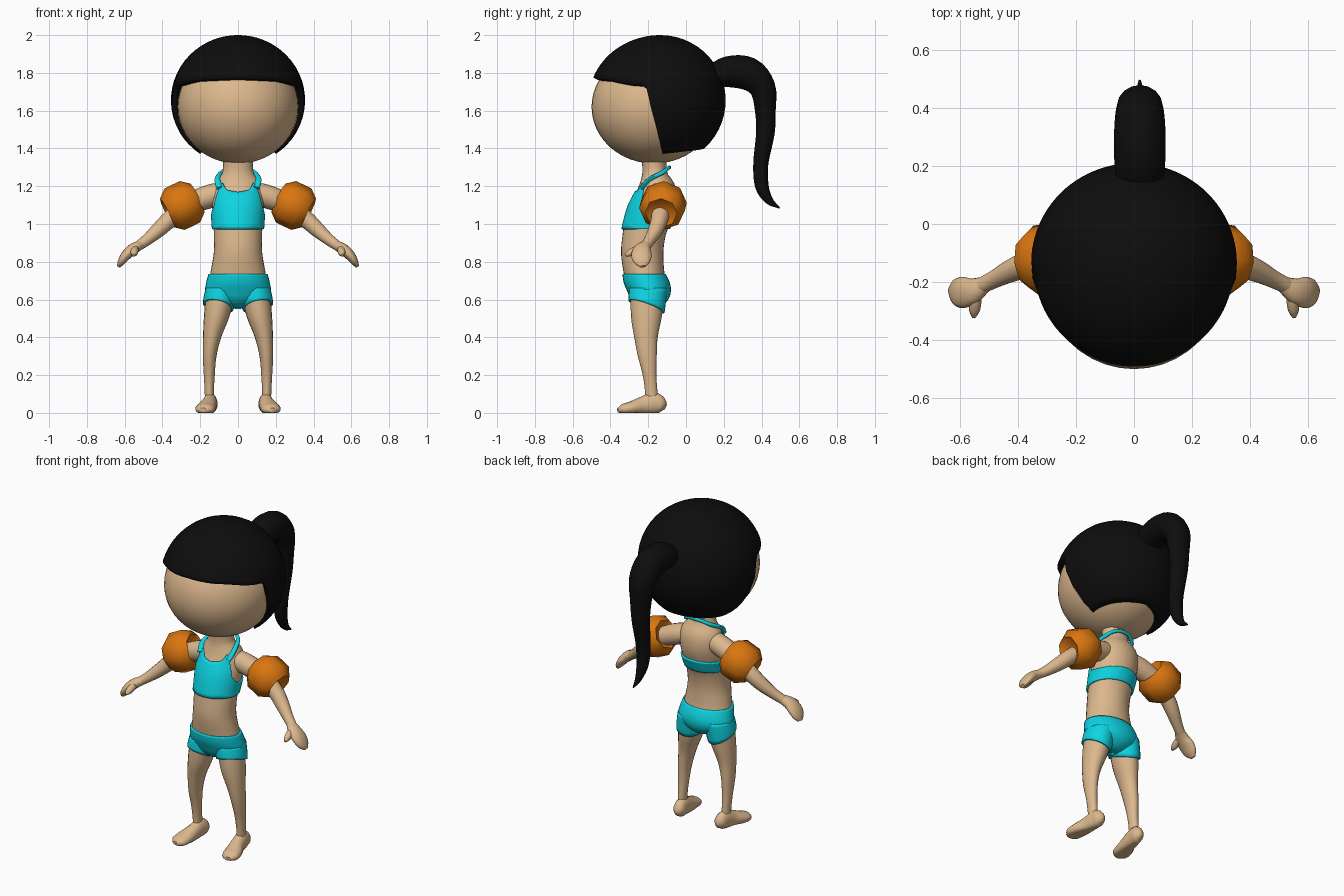
import bpy, bmesh, math
from mathutils import Vector


def material(name, rgb):
    m = bpy.data.materials.new(name)
    m.diffuse_color = (*rgb, 1)
    return m


SKIN = material("skin", (0.72, 0.48, 0.27))
HAIR = material("black hair", (0.004, 0.004, 0.004))
CYAN = material("cyan swimwear", (0.004, 0.66, 0.76))
ORANGE = material("orange float", (0.70, 0.18, 0.005))


def spline(keys, t):
    """Smooth value through rows whose first column is the parameter."""
    t = min(max(t, keys[0][0]), keys[-1][0])
    i = 0
    while i < len(keys) - 2 and t > keys[i + 1][0]:
        i += 1

    def slope(k, c):
        a, b = keys[max(k - 1, 0)], keys[min(k + 1, len(keys) - 1)]
        return (b[c] - a[c]) / (b[0] - a[0])
    p, q = keys[i], keys[i + 1]
    h = q[0] - p[0]
    u = (t - p[0]) / h
    return [(2*u**3 - 3*u*u + 1) * p[c] + (u**3 - 2*u*u + u) * h * slope(i, c)
            + (3*u*u - 2*u**3) * q[c] + (u**3 - u*u) * h * slope(i + 1, c)
            for c in range(1, len(p))]


def linear(keys, x):
    for (a, va), (b, vb) in zip(keys, keys[1:]):
        if x <= b:
            return va + (vb - va) * (x - a) / (b - a)
    return keys[-1][1]


def build(name, rings, mat, cap=False, mirror=False, thick=0, angle=50):
    bm = bmesh.new()
    rows = [[bm.verts.new(p) for p in r] for r in rings]
    n = len(rows[0])
    for lo, hi in zip(rows, rows[1:]):
        for i in range(n):
            k = (i + 1) % n
            bm.faces.new((lo[i], lo[k], hi[k], hi[i]))
    if cap:
        bm.faces.new(rows[0][::-1])
        bm.faces.new(rows[-1])
    bmesh.ops.remove_doubles(bm, verts=bm.verts[:], dist=1e-5)
    me = bpy.data.meshes.new(name)
    bm.to_mesh(me)
    bm.free()
    me.materials.append(mat)
    ob = bpy.data.objects.new(name, me)
    bpy.context.collection.objects.link(ob)
    bpy.ops.object.select_all(action='DESELECT')
    ob.select_set(True)
    bpy.context.view_layer.objects.active = ob
    bpy.ops.object.shade_smooth_by_angle(angle=math.radians(angle))
    if thick:
        s = ob.modifiers.new("thickness", 'SOLIDIFY')
        s.thickness, s.offset = thick, -1
    if mirror:
        ob.modifiers.new("mirror", 'MIRROR')
    return ob


def shell(name, point, low, high, mat, n=32, m=16, **kw):
    """Wrapped surface: each column runs from low(angle) to high(angle)."""
    angs = [2 * math.pi * i / n - math.pi for i in range(n)]
    rings = [[point(a, low(a) + (high(a) - low(a)) * j / m) for a in angs]
             for j in range(m + 1)]
    return build(name, rings, mat, **kw)


def upright(profile, off=0.0):
    """Surface of upright rings (z, cx, cy, rx, ry); angle 0 is the front."""
    def point(a, z):
        cx, cy, rx, ry = spline(profile, z)
        return (cx + (rx + off) * math.sin(a), cy - (ry + off) * math.cos(a), z)
    return point


def tube(name, path, mat, ref, n=16, steps=4, axis=None, floor=False, **kw):
    """Loft along path rows (x, y, z, side radius, other radius)."""
    keys = [(i, *p) for i, p in enumerate(path)]
    rows = [spline(keys, i / steps) for i in range((len(path) - 1) * steps + 1)]
    rings = []
    for i, r in enumerate(rows):
        c = Vector(r[:3])
        t = axis or (Vector(rows[min(i + 1, len(rows) - 1)][:3])
                     - Vector(rows[max(i - 1, 0)][:3])).normalized()
        s = Vector(ref)
        s = (s - t * s.dot(t)).normalized()
        b = t.cross(s)
        ring = [c + s * r[3] * math.cos(2 * math.pi * k / n)
                + b * r[4] * math.sin(2 * math.pi * k / n) for k in range(n)]
        if floor:
            for p in ring:
                p.z = max(p.z, 0)
        rings.append(ring)
    return build(name, rings, mat, cap=True, **kw)


def const(v):
    return lambda a: v


# Head
shell("head", lambda a, v: (0.32 * math.cos(v) * math.sin(a),
                            -0.17 - 0.33 * math.cos(v) * math.cos(a),
                            1.62 + 0.30 * math.sin(v)),
      const(-math.pi / 2), const(math.pi / 2), SKIN, n=40, m=24)

# Hair cap with fringe, side edges and nape
HAIRLINE = [(0, 1.775), (40, 1.765), (65, 1.74), (78, 1.735), (80, 1.68),
            (92, 1.37), (130, 1.385), (180, 1.40)]


def hair_point(a, v):
    ry = 0.38 if math.cos(a) > 0 else 0.345
    return (0.355 * math.cos(v) * math.sin(a),
            -0.135 - ry * math.cos(v) * math.cos(a),
            1.655 + 0.345 * math.sin(v))


shell("hair_cap", hair_point,
      lambda a: math.asin((linear(HAIRLINE, abs(math.degrees(a))) - 1.655) / 0.345),
      const(math.pi / 2), HAIR, n=96, m=20, thick=0.03)

# Ponytail
tube("ponytail", [(0.02, 0.13, 1.77, 0.08, 0.06), (0.02, 0.22, 1.805, 0.088, 0.082),
                  (0.02, 0.33, 1.795, 0.088, 0.088), (0.02, 0.405, 1.72, 0.08, 0.07),
                  (0.02, 0.42, 1.60, 0.065, 0.055), (0.02, 0.42, 1.48, 0.055, 0.049),
                  (0.02, 0.396, 1.32, 0.045, 0.04), (0.02, 0.402, 1.20, 0.036, 0.036),
                  (0.02, 0.44, 1.125, 0.02, 0.022), (0.02, 0.495, 1.085, 0.004, 0.004)],
     HAIR, (1, 0, 0))

# Torso and neck
TORSO = [(0.62, 0, -0.20, 0.145, 0.09), (0.68, 0, -0.21, 0.155, 0.108),
         (0.74, 0, -0.222, 0.146, 0.108), (0.85, 0, -0.232, 0.128, 0.112),
         (0.95, 0, -0.22, 0.128, 0.115), (1.0, 0, -0.205, 0.130, 0.122),
         (1.1, 0, -0.175, 0.137, 0.123), (1.18, 0, -0.155, 0.132, 0.103),
         (1.23, 0, -0.155, 0.115, 0.085), (1.27, 0, -0.165, 0.082, 0.066),
         (1.36, 0, -0.17, 0.08, 0.065)]
shell("torso", upright(TORSO), const(0.62), const(1.36), SKIN, m=30)

# Swim top with a halter strap
TOP_EDGE = [(0, 1.17), (25, 1.18), (42, 1.225), (52, 1.15), (62, 1.09),
            (80, 1.05), (110, 1.04), (180, 1.05)]
shell("swim_top", upright(TORSO, 0.010), const(0.973),
      lambda a: linear(TOP_EDGE, abs(math.degrees(a))), CYAN, n=64, m=10, thick=0.012)
tube("neck_strap", [(0.095, -0.235, 1.19, 0.02, 0.012), (0.108, -0.195, 1.235, 0.016, 0.012),
                    (0.088, -0.125, 1.272, 0.012, 0.012), (0.045, -0.095, 1.295, 0.01, 0.01),
                    (0, -0.088, 1.30, 0.01, 0.01)],
     CYAN, (1, 0, 0.3), n=8, mirror=True)

# Swim shorts: hip part and leg openings
HIPS = [(0.55, 0, -0.19, 0.01, 0.01), (0.565, 0, -0.192, 0.06, 0.06),
        (0.60, 0, -0.192, 0.13, 0.098), (0.645, 0, -0.196, 0.172, 0.116),
        (0.69, 0, -0.208, 0.168, 0.122), (0.735, 0, -0.222, 0.157, 0.115)]
shell("shorts_hips", upright(HIPS), const(0.55), const(0.735), CYAN, thick=0.012)
LEG = [(0.04, 0.15, -0.18, 0.026, 0.036), (0.1, 0.152, -0.183, 0.024, 0.033),
       (0.2, 0.152, -0.193, 0.029, 0.036), (0.3, 0.15, -0.205, 0.036, 0.05),
       (0.4, 0.137, -0.212, 0.048, 0.062), (0.5, 0.115, -0.21, 0.066, 0.08),
       (0.6, 0.098, -0.205, 0.074, 0.088), (0.66, 0.088, -0.2, 0.072, 0.088)]
shell("shorts_leg", upright(LEG, 0.012),
      lambda a: 0.563 + 0.032 * math.cos(a) + 0.018 * math.sin(a),
      const(0.66), CYAN, n=24, m=6, thick=0.012, mirror=True)

# Legs and feet
shell("leg", upright(LEG), const(0.04), const(0.66), SKIN, n=20, m=24, mirror=True)
tube("foot", [(0.14, -0.108, 0.03, 0.012, 0.015), (0.142, -0.13, 0.04, 0.034, 0.042),
              (0.147, -0.17, 0.05, 0.037, 0.058), (0.155, -0.23, 0.038, 0.042, 0.048),
              (0.17, -0.29, 0.025, 0.052, 0.036), (0.178, -0.335, 0.018, 0.048, 0.028),
              (0.183, -0.36, 0.014, 0.022, 0.012)],
     SKIN, (1, 0, 0), floor=True, mirror=True)

# Arms, hands and thumbs
tube("arm", [(0.08, -0.15, 1.165, 0.06, 0.06), (0.17, -0.14, 1.14, 0.062, 0.062),
             (0.26, -0.132, 1.10, 0.055, 0.055), (0.36, -0.14, 1.025, 0.046, 0.046),
             (0.42, -0.16, 0.97, 0.04, 0.04), (0.48, -0.19, 0.918, 0.031, 0.031),
             (0.53, -0.215, 0.882, 0.028, 0.026)],
     SKIN, (0, 1, 0), mirror=True)
tube("hand", [(0.51, -0.205, 0.893, 0.026, 0.024), (0.555, -0.23, 0.868, 0.045, 0.03),
              (0.592, -0.236, 0.835, 0.054, 0.027), (0.617, -0.232, 0.80, 0.044, 0.02),
              (0.632, -0.228, 0.775, 0.018, 0.01)],
     SKIN, (0, 1, 0), mirror=True)
tube("thumb", [(0.545, -0.23, 0.875, 0.02, 0.02), (0.547, -0.27, 0.86, 0.021, 0.021),
               (0.55, -0.30, 0.845, 0.018, 0.018), (0.552, -0.322, 0.835, 0.007, 0.007)],
     SKIN, (1, 0, 0), n=10, mirror=True)

# Inflatable arm floats
AXIS = Vector((0.85, -0.1, -0.42)).normalized()
FLOAT = [(-0.06, 0.05), (-0.09, 0.085), (-0.045, 0.122), (0.045, 0.122),
         (0.09, 0.085), (0.065, 0.04)]
tube("arm_float", [(*(Vector((0.295, -0.122, 1.098)) + AXIS * s), r, r) for s, r in FLOAT],
     ORANGE, (0, 1, 0), n=8, steps=1, axis=AXIS, mirror=True)
